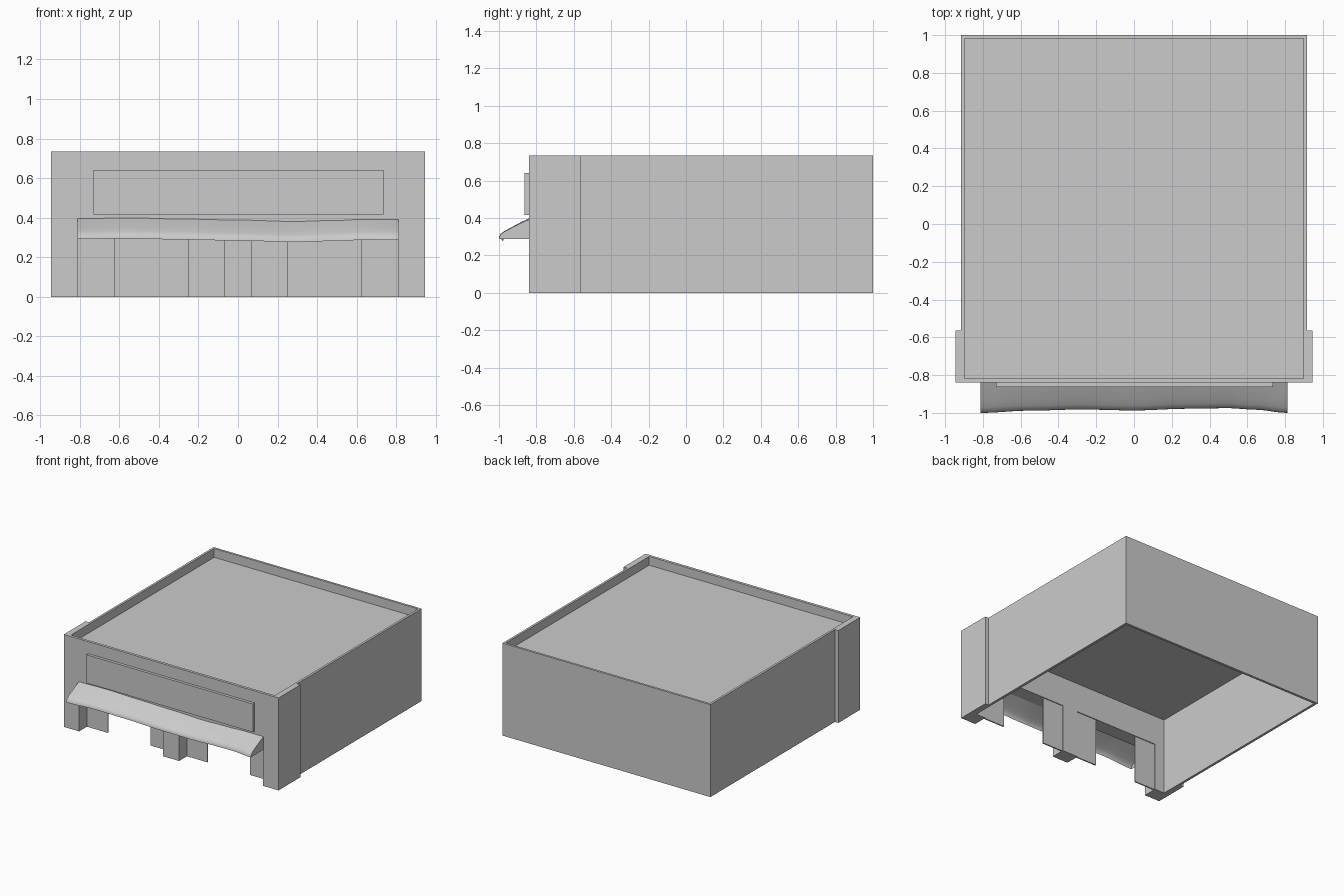
import bpy, bmesh, math

if "Cube" in bpy.data.objects:
    bpy.data.objects.remove(bpy.data.objects["Cube"])


def add_object(name, bm):
    bmesh.ops.recalc_face_normals(bm, faces=bm.faces[:])
    mesh = bpy.data.meshes.new(name)
    bm.to_mesh(mesh)
    bm.free()
    obj = bpy.data.objects.new(name, mesh)
    bpy.context.collection.objects.link(obj)
    return obj


def prism(name, plan, z0, z1):
    bm = bmesh.new()
    base = bm.faces.new([bm.verts.new((x, y, z0)) for x, y in plan])
    ext = bmesh.ops.extrude_face_region(bm, geom=[base])
    top = [v for v in ext["geom"] if isinstance(v, bmesh.types.BMVert)]
    bmesh.ops.translate(bm, verts=top, vec=(0, 0, z1 - z0))
    return add_object(name, bm)


def box(name, x0, x1, y0, y1, z0, z1):
    return prism(name, [(x0, y0), (x1, y0), (x1, y1), (x0, y1)], z0, z1)


def cut(target, cutter):
    mod = target.modifiers.new("cut", "BOOLEAN")
    mod.operation, mod.solver, mod.object = "DIFFERENCE", "EXACT", cutter
    cutter.hide_render = True
    bpy.context.view_layer.objects.active = target
    bpy.ops.object.modifier_apply(modifier=mod.name)
    bpy.data.objects.remove(cutter)


# Building shell: plan with a slightly wider front block
half = [(0.945, -0.84), (0.945, -0.565), (0.915, -0.565), (0.915, 1.0)]
plan = half + [(-x, y) for x, y in reversed(half)]
shell = prism("building_shell", plan, 0, 0.735)
# Hollow interior and sunken roof behind the parapet
cut(shell, box("interior_cutter", -0.895, 0.895, -0.725, 0.98, -0.1, 0.615))
cut(shell, box("roof_cutter", -0.897, 0.897, -0.818, 0.982, 0.665, 0.9))

# Two shop front openings, each with a pair of side panels
for side, s in (("right", 1), ("left", -1)):
    a, b = sorted((0.07 * s, 0.81 * s))
    cut(shell, box("opening_cutter", a, b, -0.95, -0.70, -0.1, 0.38))
    for part, p0, p1 in (("inner", 0.07, 0.25), ("outer", 0.625, 0.81)):
        x0, x1 = sorted((p0 * s, p1 * s))
        box(f"{side}_{part}_front_panel", x0, x1, -0.742, -0.732, 0, 0.38)

# Sign board
box("sign_board", -0.73, 0.735, -0.863, -0.84, 0.415, 0.64)

# Awning: stations of x, height offset and front edge y
stations = [(-0.812, 0.003, -1.0), (-0.55, 0.007, -0.988), (-0.28, 0.001, -0.982),
            (0.0, -0.004, -0.987), (0.28, -0.011, -0.978), (0.50, -0.006, -0.975),
            (0.64, 0.0, -0.983), (0.812, 0.0, -1.0)]
# Cross-section: share of the projection, height
section = [(0.0, 0.392), (0.3, 0.370), (0.6, 0.346), (0.82, 0.327),
           (0.94, 0.313), (0.99, 0.300), (1.0, 0.288)]


def station_at(x):
    for (xa, za, ya), (xb, zb, yb) in zip(stations, stations[1:]):
        if x <= xb + 1e-6:
            t = (1 - math.cos(math.pi * (x - xa) / (xb - xa))) / 2
            return za + (zb - za) * t, ya + (yb - ya) * t


bm = bmesh.new()
n = 48
rows = []
for i in range(n + 1):
    x = -0.812 + 1.624 * i / n
    dz, yf = station_at(x)
    rows.append([bm.verts.new((x, -0.84 + (yf + 0.84) * t, z + dz)) for t, z in section])
for r0, r1 in zip(rows, rows[1:]):
    for j in range(len(section) - 1):
        bm.faces.new((r0[j], r0[j + 1], r1[j + 1], r1[j]))
# Awning end pieces
for row in (rows[0], rows[-1]):
    corner = bm.verts.new((row[0].co.x, -0.84, row[-1].co.z))
    bm.faces.new(row + [corner])
awning = add_object("awning", bm)
bpy.ops.object.select_all(action="DESELECT")
awning.select_set(True)
bpy.context.view_layer.objects.active = awning
bpy.ops.object.shade_smooth_by_angle(angle=math.radians(40))
